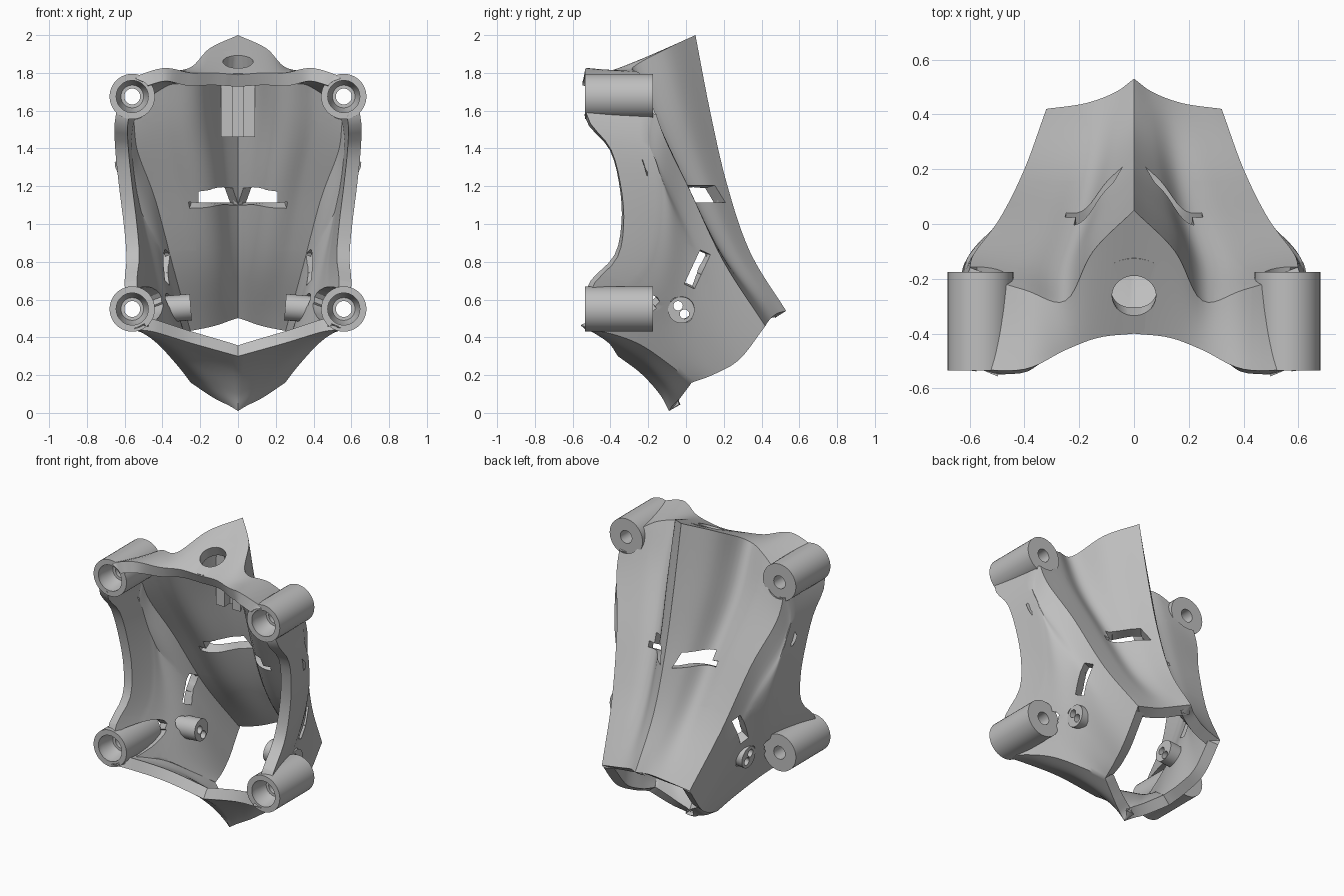
import bpy, bmesh, math
from mathutils import Vector, Matrix

cube = bpy.data.objects.get("Cube")
if cube:
    bpy.data.objects.remove(cube)

grey = bpy.data.materials.new("plain grey")
grey.use_nodes = True
GREY = (0.52, 0.52, 0.52, 1)
grey.diffuse_color = GREY
grey.node_tree.nodes["Principled BSDF"].inputs["Base Color"].default_value = GREY


def make(name, bm):
    mesh = bpy.data.meshes.new(name)
    bm.to_mesh(mesh)
    bm.free()
    mesh.materials.append(grey)
    ob = bpy.data.objects.new(name, mesh)
    bpy.context.scene.collection.objects.link(ob)
    return ob


def activate(ob):
    bpy.ops.object.select_all(action='DESELECT')
    ob.select_set(True)
    bpy.context.view_layer.objects.active = ob


def smooth(ob, angle=35):
    activate(ob)
    bpy.ops.object.shade_smooth_by_angle(angle=math.radians(angle))


def spline(points):
    """Smooth curve through points, as a function of t in 0..1."""
    p = [Vector(q) for q in points]
    p = [2 * p[0] - p[1]] + p + [2 * p[-1] - p[-2]]
    spans = len(p) - 3

    def at(t):
        i = min(int(t * spans), spans - 1)
        f = t * spans - i
        a, b, c, d = p[i:i + 4]
        return b + 0.5 * f * (c - a + f * (2 * a - 5 * b + 4 * c - d
                                           + f * (3 * (b - c) + d - a)))
    return at


def patch(bm, c0, c1, d0, d1, rows, n=24):
    """Blend a surface between four curves: c0, c1 along u and d0, d1 along v."""
    grid = []
    for j in range(rows + 1):
        v = j / rows
        row = []
        for i in range(n + 1):
            u = i / n
            flat = ((1 - u) * (1 - v) * c0(0) + u * (1 - v) * c0(1)
                    + (1 - u) * v * c1(0) + u * v * c1(1))
            row.append(bm.verts.new((1 - v) * c0(u) + v * c1(u)
                                    + (1 - u) * d0(v) + u * d1(v) - flat))
        grid.append(row)
    for r, s in zip(grid, grid[1:]):
        for i in range(n):
            bm.faces.new((r[i], r[i + 1], s[i + 1], s[i]))


def punch(bm, centre, axis, across, a, b, depth, sides):
    """Cut a box (4 sides) or round hole through the sheet along an axis."""
    c, ax, x = Vector(centre), Vector(axis).normalized(), Vector(across).normalized()
    y = ax.cross(x)
    planes = []

    def inside():
        found = []
        for f in bm.faces:
            d = f.calc_center_median() - c
            along = d.dot(ax)
            if (abs(along) < depth and (d - ax * along).length < max(a, b) + .1
                    and all(d.dot(n) < dist for n, dist in planes)):
                found.append(f)
        return found

    for k in range(sides):
        t = math.tau * k / sides
        n = x * math.cos(t) + y * math.sin(t)
        dist = math.hypot(a * math.cos(t), b * math.sin(t))
        faces = inside()
        edges = {e for f in faces for e in f.edges}
        verts = {v for f in faces for v in f.verts}
        bmesh.ops.bisect_plane(bm, geom=list(verts) + list(edges) + faces, dist=1e-5,
                               plane_co=c + n * dist, plane_no=n)
        planes.append((n, dist))
    bmesh.ops.delete(bm, geom=inside(), context='FACES')


# Edge curves of the left half of the duct
front_top = spline([(0, -.4, 1.79), (.13, -.415, 1.8), (.25, -.46, 1.8),
                    (.4, -.53, 1.825), (.6, -.53, 1.76)])
shoulder = spline([(0, .05, 2), (.15, -.1, 1.93), (.25, -.28, 1.83),
                   (.4, -.24, 1.79), (.6, -.18, 1.65)])
top_mid = spline([(0, -.4, 1.79), (0, .05, 2)])
top_side = spline([(.6, -.53, 1.76), (.6, -.18, 1.65)])
ridge = spline([(0, .05, 2), (0, .127, 1.6), (0, .217, 1.21),
                (0, .34, .85), (0, .53, .54)])
side_edge = spline([(.6, -.18, 1.65), (.585, -.11, 1.45), (.49, .02, 1.18),
                    (.4, .2, .8), (.32, .42, .46)])
rear_top = spline([(0, .53, .54), (.07, .48, .525), (.18, .44, .49), (.32, .42, .46)])
rear_side = spline([(.32, .42, .46), (.31, .285, .285), (.28, .15, .205), (.25, .03, .16)])
rear_low = spline([(0, -.09, .01), (.05, -.07, .04), (.13, -.03, .08), (.25, .03, .16)])
front_side = spline([(.6, -.53, 1.76), (.65, -.52, 1.56), (.65, -.4, 1.4),
                     (.63, -.345, 1.2), (.605, -.33, 1), (.59, -.365, .82),
                     (.6, -.5, .66), (.56, -.53, .44)])
low_edge = spline([(.56, -.53, .44), (.5, -.4, .42), (.42, -.24, .36),
                   (.32, -.08, .25), (.25, .03, .16)])
front_low = spline([(0, -.36, .3), (.25, -.41, .37), (.45, -.5, .43), (.56, -.53, .44)])
keel = spline([(0, -.36, .3), (0, -.24, .21), (0, -.14, .1), (0, -.09, .01)])


def upper_edge(t):
    """Boss edge followed by the long side edge."""
    return top_side(t * 4) if t < .25 else side_edge((t - .25) / .75)


# Duct sheet; the row counts make neighbouring patches share their vertices
bm = bmesh.new()
patch(bm, front_top, shoulder, top_mid, top_side, 8)
patch(bm, shoulder, rear_top, ridge, side_edge, 24)
patch(bm, front_side, rear_side, upper_edge, low_edge, 32)
patch(bm, front_low, rear_low, keel, low_edge, 32)
bmesh.ops.remove_doubles(bm, verts=bm.verts[:], dist=1e-4)

# Boss bores, strap slots, side slots, screw holes and top hole
BORES = (1.675, .55)
SCREWS = ((-.042, .567), (-.008, .523))
SEAT = Vector((0, -.26, 1.855))
UP = Vector((0, -.42, .91))
for z in BORES:
    punch(bm, (.56, -.4, z), (0, 1, 0), (1, 0, 0), .1, .1, .25, 24)
punch(bm, (.135, .145, 1.16), (.5, -.85, 0), (.85, .5, 0), .048, .045, .15, 4)
punch(bm, (.43, .06, .76), (1, 0, 0), (0, .9, -.42), .03, .1, .2, 4)
for y, z in SCREWS:
    punch(bm, (.5, y, z), (1, 0, 0), (0, 1, 0), .045, .045, .25, 20)
punch(bm, SEAT, UP, (1, 0, 0), .08, .08, .1, 32)

# Mirror and thicken the sheet
for v in bm.verts:
    if abs(v.co.x) < 1e-4:
        v.co.x = 0
half = bm.verts[:] + bm.edges[:] + bm.faces[:]
bmesh.ops.mirror(bm, geom=half, axis='X', merge_dist=0)
bmesh.ops.remove_doubles(bm, verts=bm.verts[:], dist=1e-4)
bmesh.ops.recalc_face_normals(bm, faces=bm.faces[:])
rearmost = max(bm.faces, key=lambda f: f.calc_center_median().y)
if rearmost.normal.y < 0:
    bmesh.ops.reverse_faces(bm, faces=bm.faces[:])
shell = make("duct_shell", bm)
solid = shell.modifiers.new("Wall", 'SOLIDIFY')
solid.thickness = 0.07
solid.offset = -1
activate(shell)
bpy.ops.object.modifier_apply(modifier="Wall")

# Keep the wall clear of the bores
for v in shell.data.vertices:
    for z in BORES:
        side = math.copysign(1, v.co.x)
        out = Vector((v.co.x - side * .56, 0, v.co.z - z))
        if v.co.y < -.15 and out.length < .1:
            out = out.normalized() * .1
            v.co = (side * .56 + out.x, v.co.y, z + out.z)
smooth(shell)


def ring(name, profile, matrix):
    """Lathe a closed (radius, height) profile about z, then place it."""
    bm = bmesh.new()
    vs = [bm.verts.new((r, 0, h)) for r, h in profile]
    es = [bm.edges.new((a, b)) for a, b in zip(vs, vs[1:] + vs[:1])]
    bmesh.ops.spin(bm, geom=vs + es, cent=(0, 0, 0), axis=(0, 0, 1),
                   angle=math.tau, steps=40, use_merge=True)
    bmesh.ops.remove_doubles(bm, verts=bm.verts[:], dist=1e-4)
    bmesh.ops.recalc_face_normals(bm, faces=bm.faces[:])
    bmesh.ops.transform(bm, matrix=matrix, verts=bm.verts[:])
    smooth(make(name, bm))


def rod(name, a, b, r, sides=32):
    a, b = Vector(a), Vector(b)
    bm = bmesh.new()
    turn = (b - a).to_track_quat('Z', 'Y').to_matrix().to_4x4()
    bmesh.ops.create_cone(bm, cap_ends=True, segments=sides, radius1=r, radius2=r,
                          depth=(b - a).length,
                          matrix=Matrix.Translation((a + b) / 2) @ turn)
    return make(name, bm)


# Mounting bosses with stepped bores, and inner screw posts with twin holes
STEPPED = [(.12, .535), (.12, .175), (.042, .175), (.042, .42),
           (.06, .42), (.085, .5), (.085, .535)]
for s, side in ((1, "left"), (-1, "right")):
    for z, level in zip(BORES, ("upper", "lower")):
        ring(f"{level}_{side}_boss", STEPPED, Matrix.Translation((s * .56, 0, z))
             @ Matrix.Rotation(math.pi / 2, 4, 'X'))
    post = rod(f"{side}_screw_post", (s * .25, -.025, .56), (s * .44, -.025, .545), .07)
    for y, z in SCREWS:
        cutter = rod("hole", (s * .2, y, z), (s * .8, y, z), .025, 20)
        cutter.hide_render = True
        mod = post.modifiers.new("Hole", 'BOOLEAN')
        mod.object = cutter
        activate(post)
        bpy.ops.object.modifier_apply(modifier="Hole")
        bpy.data.objects.remove(cutter)
    smooth(post)

# Thin seat round the top hole
ring("top_seat", [(.08, -.004), (.15, -.004), (.15, .004), (.08, .004)],
     Matrix.Translation(SEAT) @ UP.to_track_quat('Z', 'Y').to_matrix().to_4x4())

# Grooved rib inside the top of the ridge
bm = bmesh.new()
half = [(.03, -.04), (.03, -.1), (.09, -.1), (.02, .04)]
plan = half + [(-x, y) for x, y in reversed(half)]
face = bm.faces.new([bm.verts.new((x, y, 1.46)) for x, y in plan])
ext = bmesh.ops.extrude_face_region(bm, geom=[face])
bmesh.ops.translate(bm, vec=(0, 0, .4),
                    verts=[v for v in ext["geom"] if isinstance(v, bmesh.types.BMVert)])
bmesh.ops.recalc_face_normals(bm, faces=bm.faces[:])
make("inner_rib", bm)
